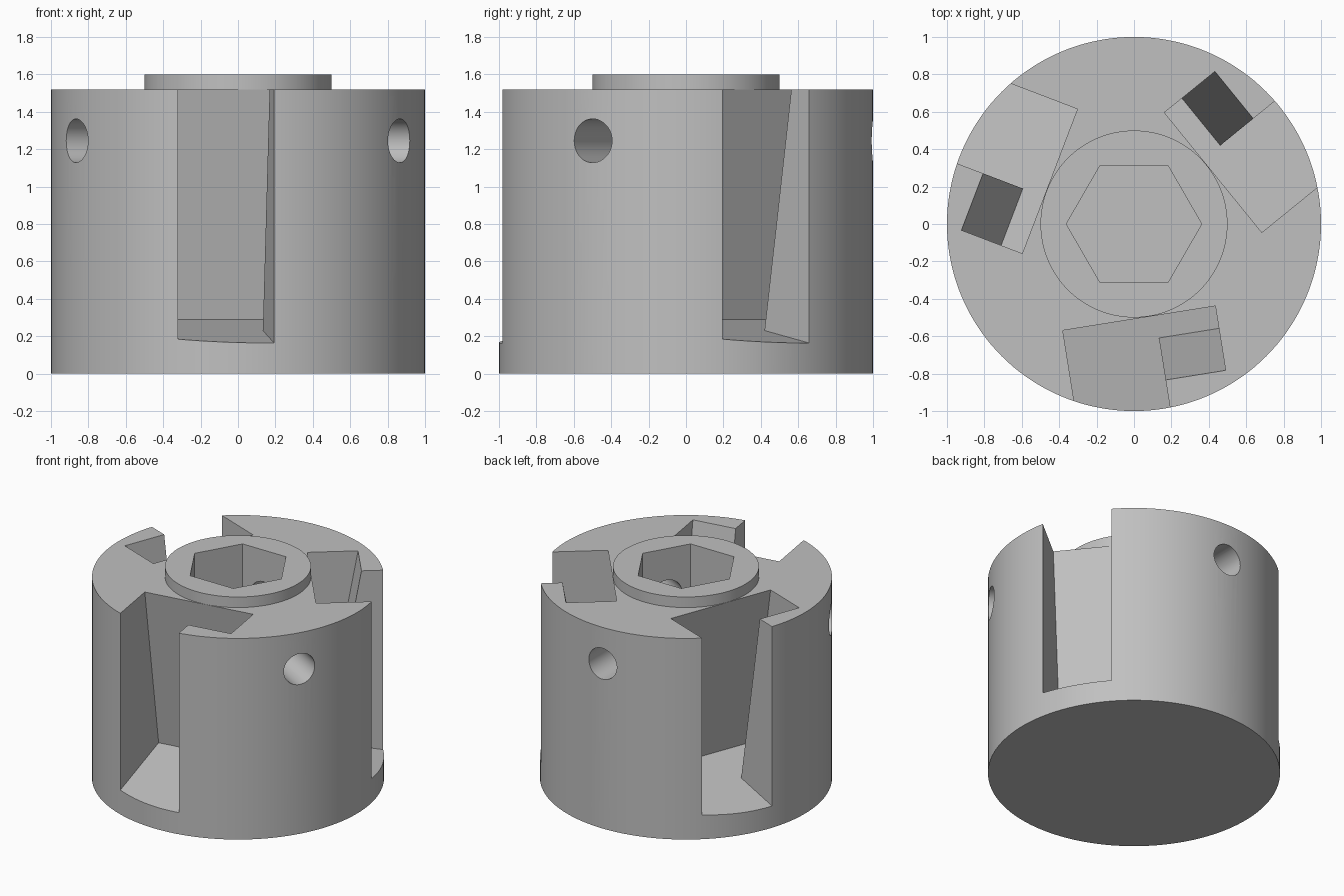
import bpy
import bmesh
from math import sin, cos, tau, radians
from mathutils import Matrix, Vector

cube = bpy.data.objects.get("Cube")
if cube:
    bpy.data.objects.remove(cube)

steel = bpy.data.materials.new("steel_grey")
steel.use_nodes = True
grey = (0.53, 0.53, 0.53, 1)
steel.diffuse_color = grey
steel.node_tree.nodes["Principled BSDF"].inputs["Base Color"].default_value = grey


def ngon(radius, sides):
    return [(radius * cos(tau * i / sides), radius * sin(tau * i / sides)) for i in range(sides)]


def prism(name, outline, height, matrix=Matrix(), boss=None):
    """Extrude a flat outline along local z; boss = (inset, rise) adds a step on top."""
    bm = bmesh.new()
    base = bm.faces.new([bm.verts.new((x, y, 0)) for x, y in outline])
    ext = bmesh.ops.extrude_face_region(bm, geom=[base], use_keep_orig=True)["geom"]
    bmesh.ops.translate(bm, vec=(0, 0, height), verts=[g for g in ext if isinstance(g, bmesh.types.BMVert)])
    top = next(g for g in ext if isinstance(g, bmesh.types.BMFace))
    bmesh.ops.recalc_face_normals(bm, faces=bm.faces[:])
    if boss:
        inset, rise = boss
        bmesh.ops.inset_region(bm, faces=[top], thickness=inset, use_even_offset=True)
        ring = bmesh.ops.extrude_face_region(bm, geom=[top])["geom"]
        bmesh.ops.translate(bm, vec=(0, 0, rise), verts=[g for g in ring if isinstance(g, bmesh.types.BMVert)])
        bmesh.ops.delete(bm, geom=[top] if top.is_valid else [], context="FACES")
    bmesh.ops.transform(bm, matrix=matrix, verts=bm.verts[:])
    bmesh.ops.recalc_face_normals(bm, faces=bm.faces[:])
    mesh = bpy.data.meshes.new(name)
    bm.to_mesh(mesh)
    bm.free()
    mesh.materials.append(steel)
    obj = bpy.data.objects.new(name, mesh)
    bpy.context.collection.objects.link(obj)
    return obj


def frame(x, y, z, origin):
    m = Matrix((x, y, z)).transposed().to_4x4()
    m.translation = origin
    return m


# Round body with a raised central boss
body = prism("chuck_body", ngon(1, 144), 1.52, boss=(0.5, 0.08))

# Hexagonal socket
cutters = [prism("socket_cutter", ngon(0.362, 6), 1.2, Matrix.Translation((0, 0, 0.8)))]

# Three tilted jaw slots, each with an undercut behind a lip on one side
tilt = radians(10)
slot = [(-0.466, 0), (0.36, 0), (0.36, 0.343), (0.035, 0.343), (0.035, 1.1), (-0.466, 1.1)]
for i in range(3):
    a = radians(9.1 + 120 * i)
    across = Vector((cos(a), sin(a), 0))
    out = Vector((sin(a), -cos(a), 0))
    up = Vector((0, 0, 1))
    m = frame(across, out * cos(tilt) - up * sin(tilt), out * sin(tilt) + up * cos(tilt),
              out * 0.285 + up * 0.29)
    cutters.append(prism("slot_cutter", slot, 1.5, m))

# Three radial screw holes running into the socket
for i in range(3):
    a = radians(-30 + 120 * i)
    out = Vector((cos(a), sin(a), 0))
    side = Vector((-sin(a), cos(a), 0))
    m = frame(side, out.cross(side), out, out * 0.06 + Vector((0, 0, 1.245)))
    cutters.append(prism("hole_cutter", ngon(0.117, 48), 1.2, m))

# Cut everything from the body
bpy.context.view_layer.objects.active = body
for cutter in cutters:
    cutter.hide_render = True
    mod = body.modifiers.new("cut", "BOOLEAN")
    mod.operation = "DIFFERENCE"
    mod.solver = "EXACT"
    mod.object = cutter
    bpy.ops.object.modifier_apply(modifier=mod.name)
    bpy.data.objects.remove(cutter)

for obj in bpy.context.selected_objects:
    obj.select_set(False)
body.select_set(True)
bpy.ops.object.shade_smooth_by_angle(angle=radians(25))
